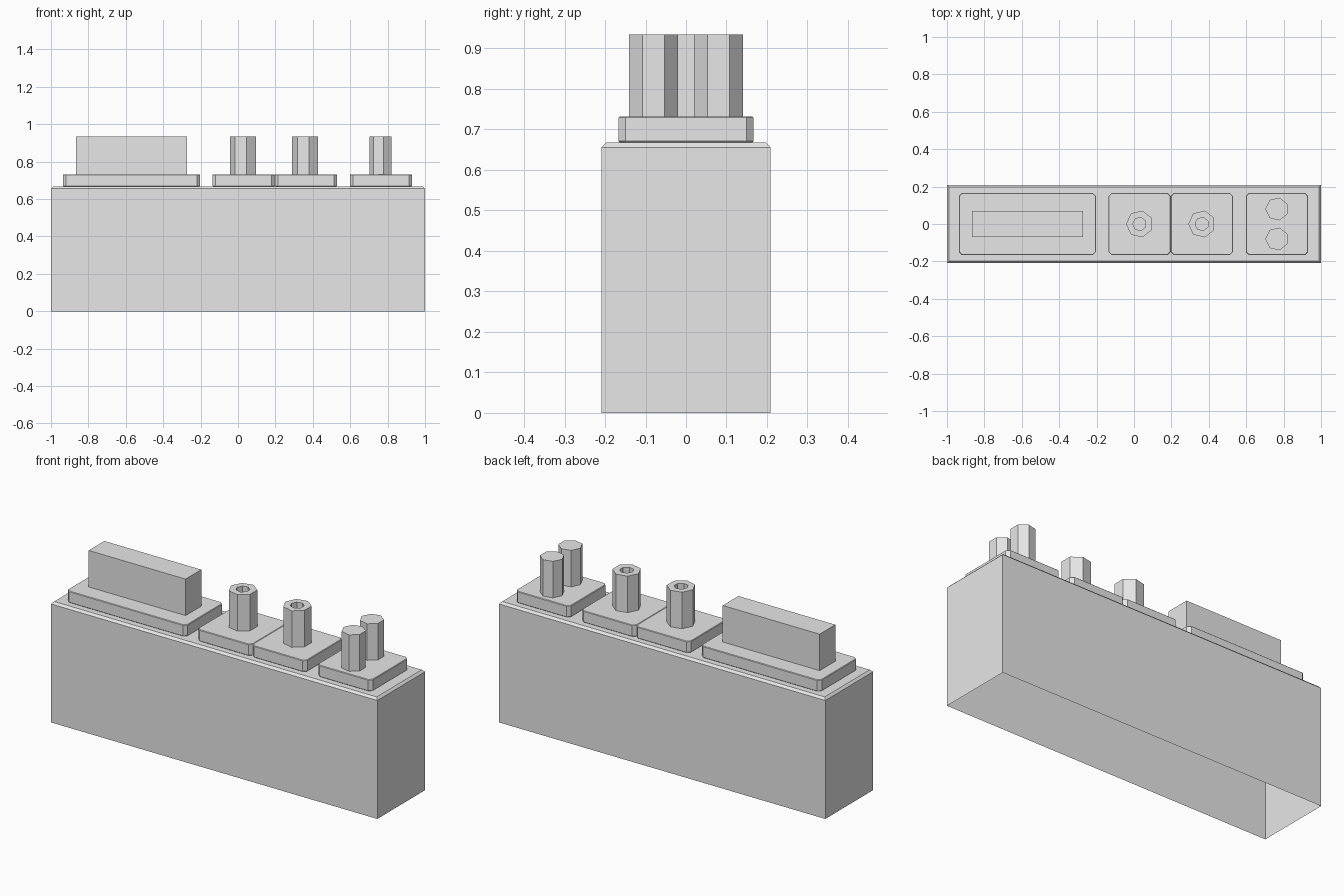
import bpy, bmesh
from math import cos, sin, pi
from mathutils import Matrix, Vector

cube = bpy.data.objects.get("Cube")
if cube:
    bpy.data.objects.remove(cube, do_unlink=True)

grey = bpy.data.materials.new("light_grey")
grey.use_nodes = True
grey.diffuse_color = (0.8, 0.8, 0.8, 1)
bsdf = next(n for n in grey.node_tree.nodes if n.type == 'BSDF_PRINCIPLED')
bsdf.inputs["Base Color"].default_value = (0.8, 0.8, 0.8, 1)

BODY_TOP, PLATE_TOP, TOP = 0.668, 0.732, 0.934


def finish(name, bm):
    bmesh.ops.recalc_face_normals(bm, faces=bm.faces)
    mesh = bpy.data.meshes.new(name)
    bm.to_mesh(mesh)
    bm.free()
    mesh.materials.append(grey)
    obj = bpy.data.objects.new(name, mesh)
    bpy.context.collection.objects.link(obj)
    return obj


def box(x, width, depth, z0, z1):
    bm = bmesh.new()
    place = Matrix.Translation((x, 0, (z0 + z1) / 2)) @ Matrix.Diagonal((width, depth, z1 - z0, 1))
    bmesh.ops.create_cube(bm, size=1, matrix=place)
    return bm


def bevel(bm, edges, width):
    bmesh.ops.bevel(bm, geom=edges, offset=width, offset_type='OFFSET',
                    segments=1, profile=0.5, affect='EDGES')


def is_vertical(edge):
    a, b = edge.verts
    return abs(a.co.z - b.co.z) > 0.01


# Plate with clipped corners and a fine chamfer around its rims
def plate(name, x, width):
    bm = box(x, width, 0.333, BODY_TOP, PLATE_TOP)
    bevel(bm, [e for e in bm.edges if is_vertical(e)], 0.017)
    bevel(bm, [e for e in bm.edges if not is_vertical(e)], 0.003)
    finish(name, bm)


# Seven-sided pin built from stacked rings, optionally hollow
def pin(name, x, y, radius, bore=0):
    bm = bmesh.new()
    steps = [(radius, PLATE_TOP), (radius, TOP)]
    if bore:
        steps += [(bore, TOP), (bore, PLATE_TOP + 0.002)]
    rings = []
    for r, z in steps:
        angles = [pi + 2 * pi * k / 7 for k in range(7)]
        rings.append([bm.verts.new(Vector((x + r * cos(a), y + r * sin(a), z))) for a in angles])
    for low, high in zip(rings, rings[1:]):
        for k in range(7):
            n = (k + 1) % 7
            bm.faces.new((low[k], low[n], high[n], high[k]))
    bm.faces.new(rings[-1])
    finish(name, bm)


# Hollow body, open underneath, with a chamfered top rim
bm = box(0, 2, 0.418, 0, BODY_TOP)
bottom = [f for f in bm.faces if f.calc_center_median().z < 0.01]
bmesh.ops.delete(bm, geom=bottom, context='FACES_ONLY')
rim = [e for e in bm.edges if all(v.co.z > 0.5 for v in e.verts)]
bevel(bm, rim, 0.012)
finish("body_shell", bm)

# Long plate with its upright block
plate("block_plate", -0.57, 0.733)
finish("upright_block", box(-0.57, 0.594, 0.137, PLATE_TOP, TOP))

# Two plates with hollow pins
for side, x in (("inner", 0.03), ("outer", 0.363)):
    plate(side + "_socket_plate", x, 0.333)
    pin(side + "_hollow_pin", x, 0, 0.073, 0.036)

# End plate with a pair of solid pins
plate("pin_pair_plate", 0.765, 0.333)
for side, y in (("front", -0.08), ("back", 0.08)):
    pin(side + "_solid_pin", 0.764, y, 0.062)
